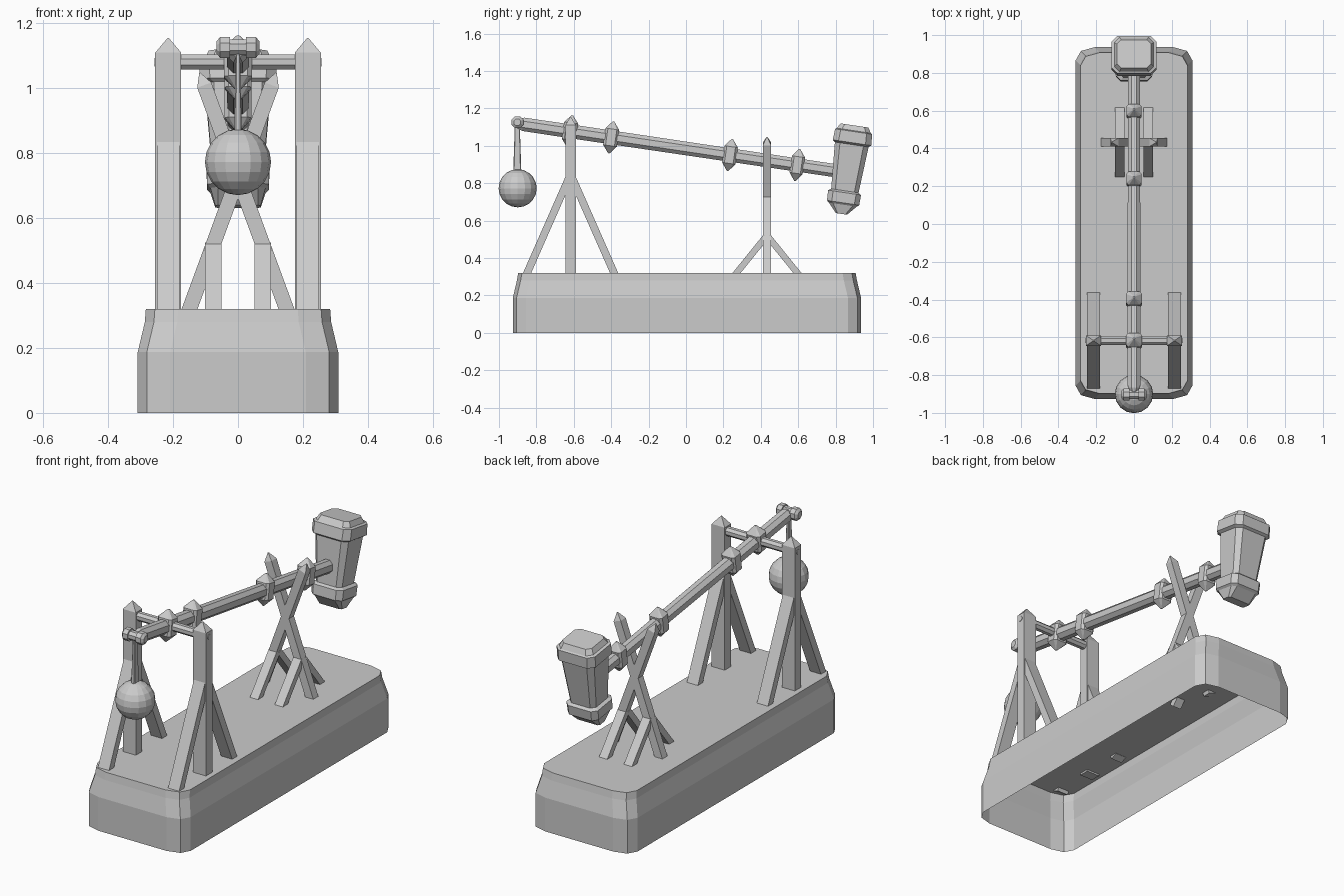
import bpy, bmesh
from mathutils import Vector, Matrix

if "Cube" in bpy.data.objects:
    bpy.data.objects.remove(bpy.data.objects["Cube"])

X, Y, Z = Vector((1, 0, 0)), Vector((0, 1, 0)), Vector((0, 0, 1))


def frame(origin, direction, xaxis=X):
    """Local frame with z along direction."""
    d = Vector(direction).normalized()
    x = Vector(xaxis)
    y = d.cross(x)
    m = Matrix((x, y, d)).transposed().to_4x4()
    m.translation = Vector(origin)
    return m


def ring(hx, hy, corner):
    """Rectangle outline with cut corners."""
    pts = []
    for sx, sy in ((1, 1), (-1, 1), (-1, -1), (1, -1)):
        offs = corner if sx * sy > 0 else corner[::-1]
        pts += [(sx * (hx - ox), sy * (hy - oy)) for ox, oy in offs]
    return pts


def loft(name, levels, m=Matrix(), cut=0.0, corner=None, bottom=True):
    """Stack of rectangular rings (z, hx, hy); cut is a fraction of the half size."""
    bm = bmesh.new()
    rows = []
    for z, hx, hy in levels:
        if corner:
            c = corner
        elif cut:
            k = cut * min(hx, hy)
            c = [(0, k), (k, 0)]
        else:
            c = [(0, 0)]
        rows.append([bm.verts.new(m @ Vector((x, y, z))) for x, y in ring(hx, hy, c)])
    n = len(rows[0])
    for a, b in zip(rows, rows[1:]):
        for i in range(n):
            j = (i + 1) % n
            bm.faces.new((a[i], a[j], b[j], b[i]))
    bm.faces.new(rows[-1])
    if bottom:
        bm.faces.new(rows[0][::-1])
    me = bpy.data.meshes.new(name)
    bm.to_mesh(me)
    bm.free()
    ob = bpy.data.objects.new(name, me)
    bpy.context.collection.objects.link(ob)
    return ob


def beam(name, p0, p1, hx, hy, xaxis=X, tip=0.0):
    """Square timber between two points, with an optional pointed end."""
    p0, p1 = Vector(p0), Vector(p1)
    L = (p1 - p0).length
    levels = [(0, hx, hy), (L, hx, hy)]
    if tip:
        levels.append((L + tip, 0.002, 0.002))
    return loft(name, levels, frame(p0, p1 - p0, xaxis))


OCT = 0.586  # corner cut giving a regular octagon

# Hollow base, open underneath
loft("base", [(0, .309, .931), (.187, .309, .931), (.28, .287, .909), (.32, .284, .902)],
     Matrix.Translation((0, .005, 0)),
     corner=[(0, .07), (.028, .02), (.1, 0)], bottom=False)

# Pivot posts with side struts, and braces of the rear trestle
PY, TY = -.617, .433
for s, side in ((-1, "left"), (1, "right")):
    beam(side + "_post", (s * .215, PY, .31), (s * .215, PY, 1.11), .04, .028, tip=.045)
    for e, end in ((-1, "front"), (1, "back")):
        beam(f"{side}_{end}_post_strut", (s * .215, PY + e * .237, .31),
             (s * .215, PY + e * .008, .83), .034, .02)
        beam(f"{side}_{end}_trestle_brace", (s * .076, TY + e * .187, .29),
             (s * .076, TY + e * .005, .515), .025, .017)
    # Crossed leg of the trestle
    beam(side + "_trestle_leg", (-s * .153, TY, .31), (s * .104, TY, 1.01),
         .022, .023, xaxis=Y, tip=.04)

# Axle across the posts, with smaller visible ends
loft("axle", [(-.258, .013, .013), (-.2, .013, .013), (-.2, .023, .023),
              (.2, .023, .023), (.2, .013, .013), (.258, .013, .013)],
     frame((0, PY, 1.081), X, Y), cut=OCT)

# Swinging arm
A, B = Vector((0, -.87, 1.115)), Vector((0, .86, .858))
D = (B - A).normalized()
UP = X.cross(D)
L = (B - A).length
loft("arm", [(-.03, .014, .024), (0, .033, .036), (.3, .035, .037), (L, .031, .035)],
     frame(A, D), cut=OCT)

# Pointed collars along the arm
for i, y in enumerate((-.62, -.40, .235, .595)):
    p = A + D * ((y - A.y) / D.y)
    k = 1 - .025 * i
    loft(f"arm_collar_{i + 1}",
         [(-.086, .004, .004), (-.045, .043 * k, .038 * k),
          (.045, .043 * k, .038 * k), (.086, .004, .004)], frame(p, UP), cut=.35)

# Hammer head at the raised end, with two bands
loft("hammer_head",
     [(0, .07, .03), (.05, .085, .075), (.06, .095, .087), (.115, .097, .089),
      (.125, .08, .074), (.375, .102, .091), (.385, .118, .104), (.445, .118, .1),
      (.45, .104, .092), (.478, .09, .075)],
     frame((0, .831, .636), UP), cut=.3)

# Pin, hanger strap and counterweight ball
PIN = (0, -.902, 1.126)
loft("hanger_pin", [(-.067, .018, .018), (-.055, .032, .032), (-.025, .032, .032),
                    (-.025, .024, .024), (.025, .024, .024), (.025, .032, .032),
                    (.055, .032, .032), (.067, .018, .018)],
     frame(PIN, X, Y), cut=OCT)
loft("hanger_strap", [(.85, .012, .022), (1.12, .006, .013)],
     Matrix.Translation((0, -.902, 0)), cut=.4)
bpy.ops.mesh.primitive_uv_sphere_add(segments=16, ring_count=10, radius=.102,
                                     location=(0, -.9, .773))
bpy.context.object.name = "counterweight_ball"
